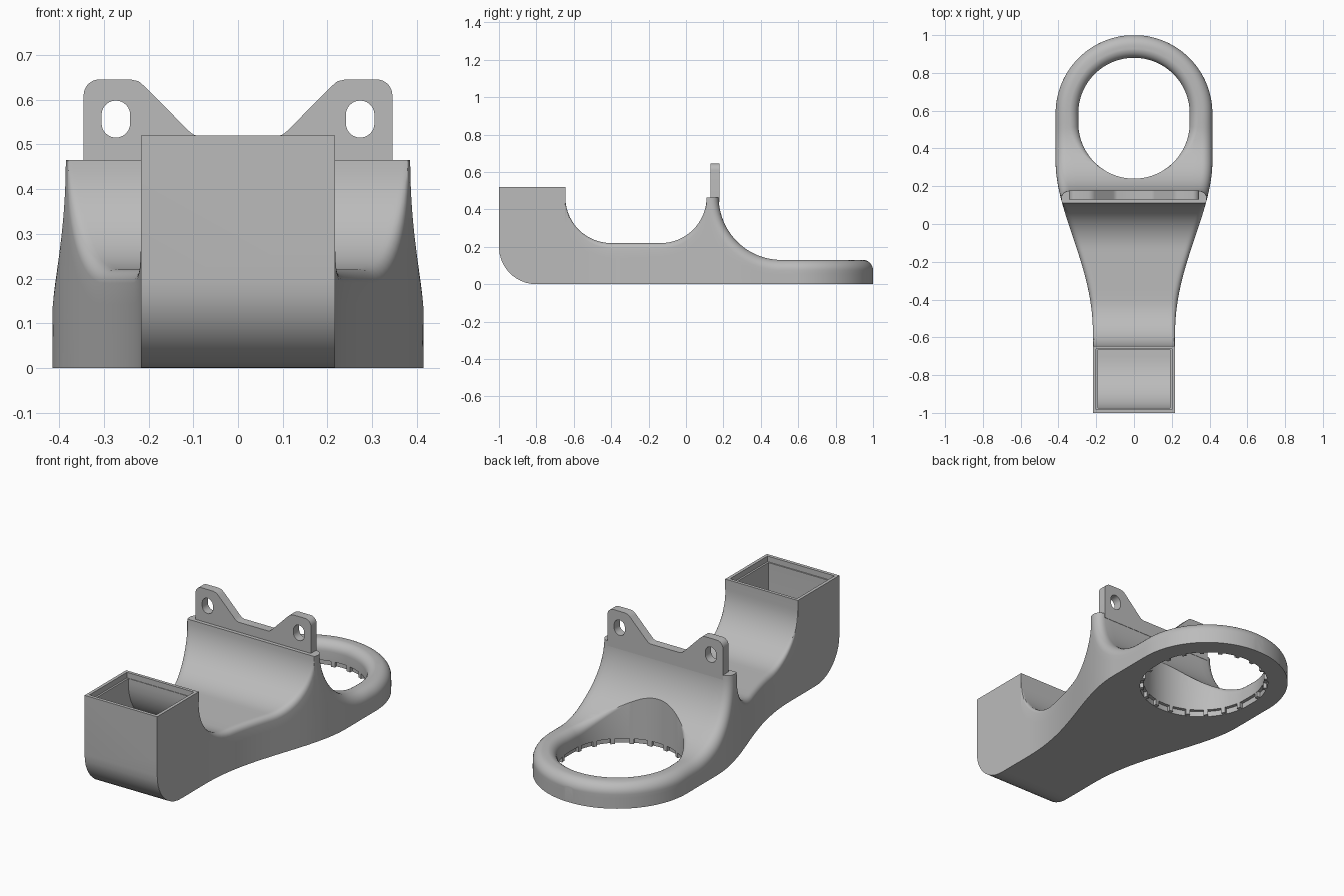
import bpy, bmesh, math
from math import sin, cos, pi, sqrt, hypot

if "Cube" in bpy.data.objects:
    bpy.data.objects.remove(bpy.data.objects["Cube"])

grey = bpy.data.materials.new("plain_grey")
grey.use_nodes = True
grey.diffuse_color = (0.5, 0.5, 0.5, 1)
grey.node_tree.nodes["Principled BSDF"].inputs["Base Color"].default_value = (0.5, 0.5, 0.5, 1)

RING_Y, RING_R, HOLE_R = 0.585, 0.415, 0.295
ROUND = 0.055
END_Y = 0.9992


def make_object(name, bm):
    bmesh.ops.recalc_face_normals(bm, faces=bm.faces)
    mesh = bpy.data.meshes.new(name)
    bm.to_mesh(mesh)
    bm.free()
    mesh.materials.append(grey)
    obj = bpy.data.objects.new(name, mesh)
    bpy.context.collection.objects.link(obj)
    return obj


def loft(name, rings):
    """Skin a list of equal-length closed rings and cap both ends."""
    bm = bmesh.new()
    loops = [[bm.verts.new(p) for p in ring] for ring in rings]
    n = len(loops[0])
    for a, b in zip(loops, loops[1:]):
        for i in range(n):
            j = (i + 1) % n
            bm.faces.new((a[i], a[j], b[j], b[i]))
    bm.faces.new(loops[0])
    bm.faces.new(loops[-1])
    return make_object(name, bm)


def cut(target, cutter):
    cutter.hide_render = True
    mod = target.modifiers.new("cut", "BOOLEAN")
    mod.operation = "DIFFERENCE"
    mod.solver = "EXACT"
    mod.object = cutter
    bpy.context.view_layer.objects.active = target
    bpy.ops.object.modifier_apply(modifier=mod.name)
    bpy.data.objects.remove(cutter)


def smooth(obj):
    bpy.ops.object.select_all(action="DESELECT")
    obj.select_set(True)
    bpy.context.view_layer.objects.active = obj
    bpy.ops.object.shade_smooth_by_angle(angle=math.radians(30))


def arc(cy, cz, r, a0, a1, n):
    angles = [math.radians(a0 + (a1 - a0) * i / n) for i in range(n + 1)]
    return [(cy + r * cos(a), cz + r * sin(a)) for a in angles]


# Plan outline: half width along the length
def half_width(y):
    if y > RING_Y:
        return sqrt(max(RING_R ** 2 - (y - RING_Y) ** 2, 0))
    t = min(max((y + 0.6) / 0.93, 0), 1) ** 1.15
    return 0.217 + (RING_R - 0.217) * t * t * (3 - 2 * t)


def edge_distance(x, y):
    d = RING_R - hypot(x, y - RING_Y) if y > RING_Y else half_width(y) - abs(x)
    return max(d, 0)


def underside(y):
    return 0.2 - sqrt(max(0.04 - (y + 0.8) ** 2, 0)) if y < -0.8 else 0.0


def ramp_height(y):
    return 0.465 - sqrt(0.335 ** 2 - min(max(0.51 - y, 0), 0.335) ** 2)


# Side profile stations: (y, z, normal y, normal z, edge rounding)
stations = [(-1 + 0.355 * (i / 14) ** 2, 0.52, 0, 1, 0) for i in range(15)]


def add_hollow(cy, r, a0, a1, n, rounding):
    for i, (y, z) in enumerate(arc(cy, 0.465, r, a0, a1, n)):
        stations.append((y, z, (cy - y) / r, (0.465 - z) / r, rounding(i / n)))


add_hollow(-0.4, 0.245, 180, 270, 14, lambda t: 0.03 * t)
stations += [(-0.4 + 0.265 * i / 6, 0.22, 0, 1, 0.03) for i in range(1, 6)]
add_hollow(-0.135, 0.245, 270, 360, 16, lambda t: 0.03 * (1 - t * t))
add_hollow(0.51, 0.335, 180, 270, 24, lambda t: ROUND)
stations += [(0.51 + 0.075 * i / 3, 0.13, 0, 1, ROUND) for i in range(1, 3)]
stations += [(RING_Y + (END_Y - RING_Y) * sin(pi / 2 * i / 32), 0.13, 0, 1, ROUND)
             for i in range(33)]


# Columns across the body, crowded where the edge is rounded
def columns(w):
    k = ROUND * min(1, w / (2 * ROUND))
    rim = [w - k * (1 - cos(pi / 2 * i / 7)) for i in range(8)]
    half = rim + [rim[-1] * (1 - i / 8) for i in range(1, 8)]
    return [-x for x in half] + [0] + half[::-1]


def body_ring(index, station):
    y, z, ny, nz, r = station
    top = []
    for x in columns(half_width(y)):
        d = edge_distance(x, y)
        drop = r - sqrt(r * r - (r - d) ** 2) if d < r else 0
        py = y - ny * drop
        top.append((x * half_width(py) / half_width(y), py, z - nz * drop))
    yb = 0.9 * y + 0.1 * (-1 + (END_Y + 1) * index / (len(stations) - 1))
    zb = underside(yb)
    yt, zt = top[-1][1:]
    rows = [(yt + (yb - yt) * k / 4, zt + (zb - zt) * k / 4) for k in range(1, 4)]
    right = [(half_width(a), a, b) for a, b in rows]
    left = [(-half_width(a), a, b) for a, b in rows[::-1]]
    bottom = [(x, yb, zb) for x in columns(half_width(yb))[::-1]]
    return top + right + bottom + left


body = loft("body", [body_ring(i, s) for i, s in enumerate(stations)])


# Ring opening with a rounded upper lip and a stepped lower edge
def hole_point(a, out):
    cy = RING_Y if sin(a) >= -1e-6 else RING_Y - 0.05
    return cos(a) * (HOLE_R + out), cy + sin(a) * (HOLE_R + out)


def hole_ring(out, height):
    ring = []
    for i in range(96):
        a = 2 * pi * i / 96
        y0 = hole_point(a, 0)[1]
        r = 0.02 + 0.03 * min(max((y0 - 0.24) / 0.3, 0), 1)
        x, y = hole_point(a, out * r if height is None or callable(height) else out)
        z = height
        if callable(height):
            z = ramp_height(hole_point(a, r)[1]) + height(r)
        ring.append((x, y, z))
    return ring


rings = [hole_ring(0.018, -0.1), hole_ring(0.018, 0.03), hole_ring(0, 0.03)]
for i in range(8):
    t = pi / 2 * i / 7
    rings.append(hole_ring(1 - cos(t), lambda r, t=t: r * (sin(t) - 1) + 0.0005))
rings.append(hole_ring(1, lambda r: 1.0))
cut(body, loft("hole_cutter", rings))


def prism(name, pts, to3d, a, b):
    return loft(name, [[to3d(p, a) for p in pts], [to3d(p, b) for p in pts]])


def along_x(p, v):
    return (v, p[0], p[1])


def along_y(p, v):
    return (p[0], v, p[1])


# Hollow box: curved chamber running under the saddle, with a lip at the mouth
chamber = [(-0.975, 0.6), (-0.665, 0.6)] + arc(-0.4, 0.465, 0.265, 180, 270, 12)
chamber += [(-0.3, 0.2), (-0.3, 0.025)] + arc(-0.7, 0.3, 0.275, 270, 180, 14)
cut(body, prism("chamber_cutter", chamber, along_x, -0.19, 0.19))
lip = [(-0.982, 0.49), (-0.662, 0.49), (-0.662, 0.6), (-0.982, 0.6)]
cut(body, prism("lip_cutter", lip, along_x, -0.2, 0.2))
smooth(body)

# Small ribs around the lower edge of the ring opening
bm = bmesh.new()
for i in range(20):
    a = 2 * pi * (i + 0.5) / 20
    x, y = hole_point(a, 0.011)
    box = bmesh.ops.create_cube(bm, size=1)["verts"]
    for v in box:
        u, t = v.co.x * 0.022, v.co.y * 0.022
        v.co = (x + u * cos(a) - t * sin(a), y + u * sin(a) + t * cos(a),
                0.016 + v.co.z * 0.03)
make_object("ring_ribs", bm)

# Upright mounting plate with two slotted ears
half = [(0.088, 0.518), (0.1, 0.522), (0.11, 0.53), (0.208, 0.629),
        (0.222, 0.641), (0.24, 0.645)] + arc(0.31, 0.61, 0.035, 90, 0, 8) + [(0.345, 0.44)]
plate = prism("mounting_plate", [(-x, z) for x, z in half[::-1]] + half, along_y, 0.13, 0.178)
for side in (-1, 1):
    slot = arc(side * 0.273, 0.566, 0.032, 0, 180, 12) + arc(side * 0.273, 0.547, 0.032, 180, 360, 12)
    cut(plate, prism("slot_cutter", slot, along_y, 0.0, 0.3))
smooth(plate)
